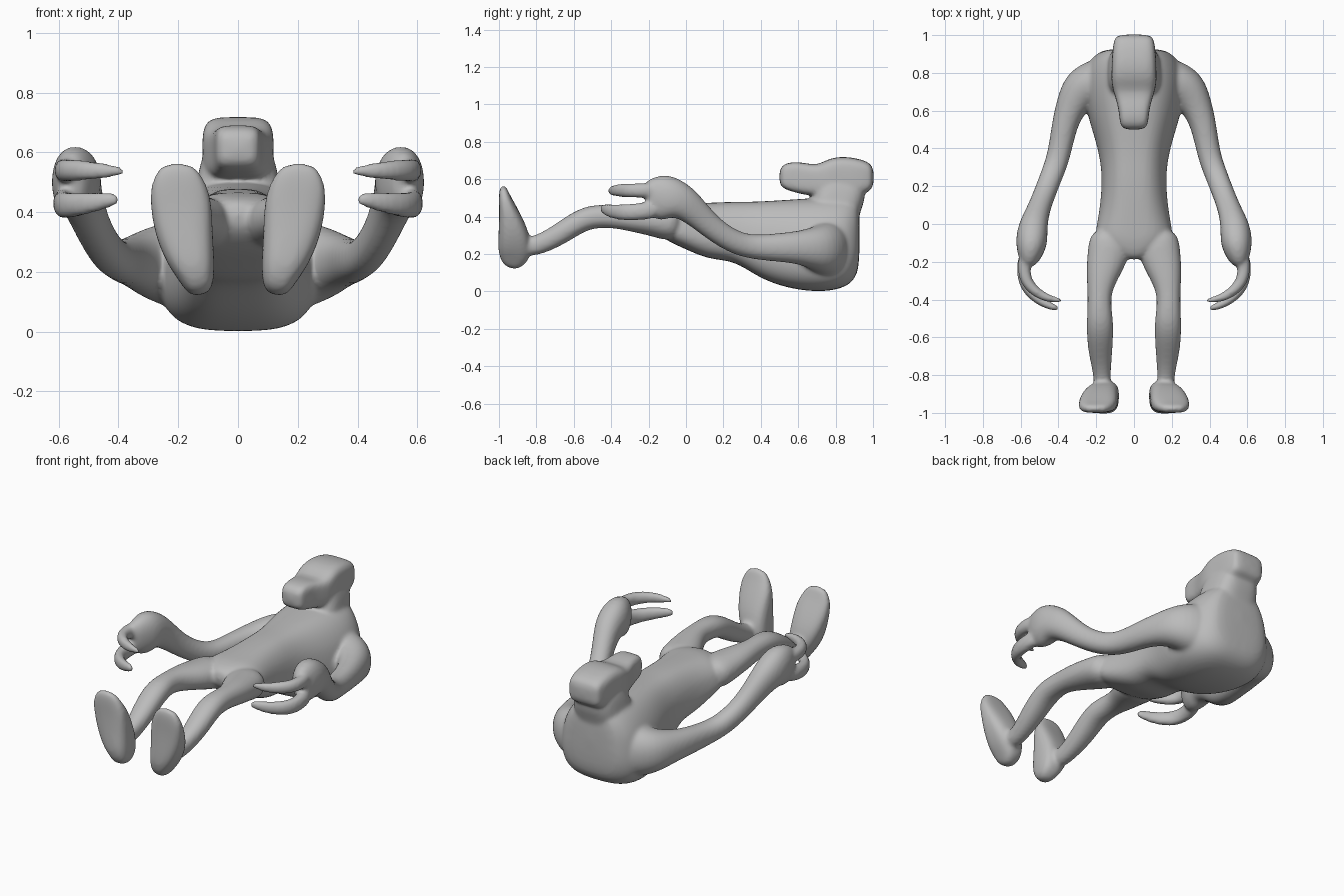
import bpy, bmesh, math
from mathutils import Vector

SIDES = 24
bm = bmesh.new()


def outline(n):
    # unit superellipse, n = 2 is round, larger is boxier
    pts = []
    for i in range(SIDES):
        a = 2 * math.pi * (i + 0.5) / SIDES
        c, s = math.cos(a), math.sin(a)
        pts.append((math.copysign(abs(c) ** (2 / n), c), math.copysign(abs(s) ** (2 / n), s)))
    return pts


def skin(rings):
    # close a row of rings into a solid
    rows = [[bm.verts.new(p) for p in r] for r in rings]
    faces = []
    for a, b in zip(rows, rows[1:]):
        for i in range(SIDES):
            j = (i + 1) % SIDES
            faces.append(bm.faces.new((a[i], a[j], b[j], b[i])))
    faces.append(bm.faces.new(rows[0][::-1]))
    faces.append(bm.faces.new(rows[-1]))
    bmesh.ops.recalc_face_normals(bm, faces=faces)


def slices(data, n, taper=0.0):
    # rings standing across y: (y, bottom z, top z, half width)
    rings = []
    for y, z0, z1, w in data:
        rings.append([Vector((w * u * (1 - taper * max(0, v)), y,
                              (z0 + z1) / 2 + v * (z1 - z0) / 2)) for u, v in outline(n)])
    skin(rings)


def limb(data, n=2.2, ref=(0, 0, 1), side=1):
    # rings square to a path: (x, y, z, side radius, other radius)
    pts = [Vector((d[0] * side, d[1], d[2])) for d in data]
    rings = []
    for i, d in enumerate(data):
        t = (pts[min(i + 1, len(pts) - 1)] - pts[max(i - 1, 0)]).normalized()
        u = t.cross(Vector(ref)).normalized()
        v = u.cross(t)
        rings.append([pts[i] + u * a * d[3] + v * b * d[4] for a, b in outline(n)])
    skin(rings)


# torso, from crotch to upper back
slices([(-.19, .35, .43, .05), (-.13, .29, .455, .14), (-.07, .255, .465, .215), (.0, .225, .468, .20),
        (.12, .17, .475, .18), (.25, .165, .48, .173), (.35, .10, .48, .185),
        (.45, .045, .485, .21), (.6, .004, .495, .26), (.75, -.004, .505, .28),
        (.85, .02, .505, .255), (.90, .06, .50, .205), (.93, .13, .48, .15)], 3.2, .28)

# neck
limb([(0, .78, .36, .155, .14), (0, .80, .46, .145, .135),
      (0, .83, .53, .133, .135), (0, .86, .62, .11, .11)], 3.2, (0, 1, 0))

# head with muzzle
slices([(1.005, .56, .66, .09), (.975, .53, .695, .107), (.9, .50, .715, .117),
        (.83, .50, .722, .118), (.76, .50, .71, .122), (.70, .51, .672, .110),
        (.62, .52, .692, .082), (.54, .54, .692, .076), (.497, .565, .66, .064)], 4.4)

for s in (1, -1):
    # arm with broad shoulder, and palm
    limb([(.10, .74, .22, .135, .17), (.20, .75, .225, .135, .155), (.285, .715, .23, .115, .125),
          (.335, .62, .235, .082, .092),
          (.37, .52, .235, .067, .078), (.397, .36, .235, .061, .065),
          (.435, .26, .26, .06, .062), (.478, .15, .33, .058, .063),
          (.512, .06, .415, .063, .074), (.537, -.02, .485, .079, .095),
          (.542, -.1, .508, .086, .125), (.553, -.17, .495, .064, .115),
          (.562, -.22, .485, .035, .085)], side=s)
    # two curved fingers
    limb([(.57, -.14, .54, .038, .042), (.587, -.25, .54, .035, .038), (.562, -.325, .54, .032, .037),
          (.49, -.383, .54, .025, .032), (.42, -.402, .538, .017, .021),
          (.378, -.408, .537, .01, .012)], side=s)
    limb([(.57, -.14, .44, .04, .048), (.592, -.26, .425, .035, .046), (.568, -.345, .422, .032, .043),
          (.5, -.408, .43, .026, .036), (.44, -.436, .44, .02, .028),
          (.395, -.452, .445, .013, .017)], side=s)
    # leg
    limb([(.115, -.03, .35, .115, .10), (.138, -.17, .375, .112, .08), (.172, -.28, .39, .083, .072),
          (.186, -.39, .402, .058, .061), (.18, -.5, .402, .07, .064),
          (.18, -.58, .37, .071, .061), (.178, -.68, .302, .064, .058),
          (.17, -.79, .245, .045, .053), (.165, -.88, .235, .046, .05)], side=s)
    # foot, sole facing the front
    limb([(.125, -.945, .125, .035, .035), (.135, -.918, .18, .06, .085), (.16, -.915, .25, .082, .09),
          (.182, -.928, .34, .098, .075), (.192, -.952, .44, .104, .048),
          (.205, -.972, .51, .088, .03), (.203, -.98, .567, .05, .016)], 2.9, (0, 1, 0), s)

mesh = bpy.data.meshes.new("creature_body")
bm.to_mesh(mesh)
bm.free()
body = bpy.data.objects.new("creature_body", mesh)
bpy.context.collection.objects.link(body)

grey = bpy.data.materials.new("plain grey")
grey.diffuse_color = (.5, .5, .5, 1)
mesh.materials.append(grey)

# round the parts, fuse them into one skin and soften the joins
sub = body.modifiers.new("round", 'SUBSURF')
sub.levels = sub.render_levels = 2
fuse = body.modifiers.new("fuse", 'REMESH')
fuse.mode = 'VOXEL'
fuse.voxel_size = .011
fuse.use_smooth_shade = True
soft = body.modifiers.new("soften", 'SMOOTH')
soft.factor = .5
soft.iterations = 6
